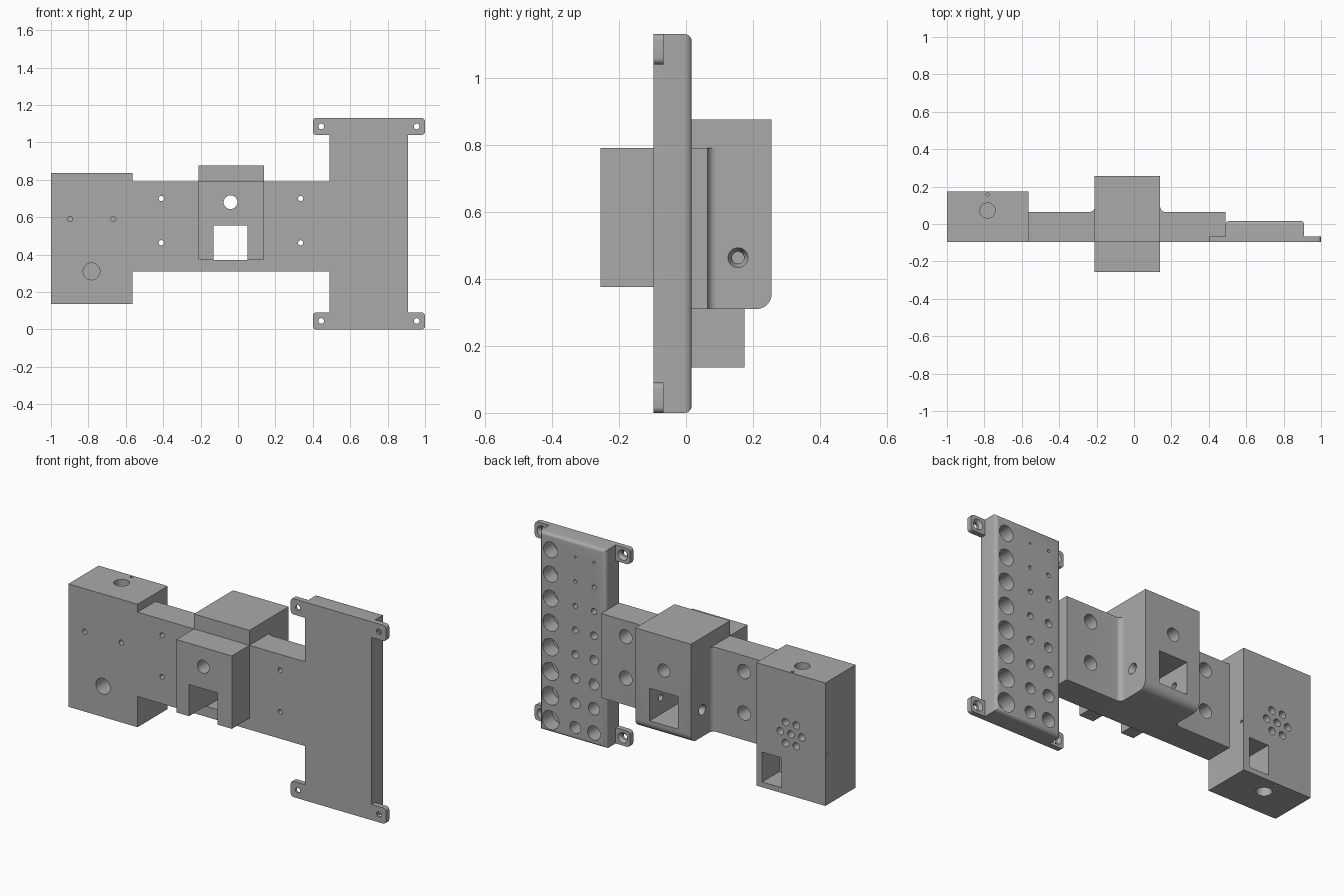
import bpy, bmesh, math
from mathutils import Vector

if "Cube" in bpy.data.objects:
    bpy.data.objects.remove(bpy.data.objects["Cube"], do_unlink=True)

GREY = (0.4, 0.4, 0.4, 1)
plastic = bpy.data.materials.new("grey plastic")
plastic.use_nodes = True
plastic.diffuse_color = GREY
plastic.node_tree.nodes["Principled BSDF"].inputs["Base Color"].default_value = GREY

FRONT, BACK = -0.097, 0.2555


def make(name, bm):
    bmesh.ops.recalc_face_normals(bm, faces=bm.faces)
    mesh = bpy.data.meshes.new(name)
    bm.to_mesh(mesh)
    bm.free()
    mesh.materials.append(plastic)
    obj = bpy.data.objects.new(name, mesh)
    bpy.context.scene.collection.objects.link(obj)
    return obj


def add_box(bm, x, y, z):
    verts = bmesh.ops.create_cube(bm, size=1)["verts"]
    for v in verts:
        v.co = Vector([(a + b) / 2 + c * (b - a) for (a, b), c in zip((x, y, z), v.co)])
    return verts


def box(x, y, z):
    bm = bmesh.new()
    add_box(bm, x, y, z)
    return bm


def extrude(points, offset):
    bm = bmesh.new()
    face = bm.faces.new([bm.verts.new(p) for p in points])
    grown = bmesh.ops.extrude_face_region(bm, geom=[face])["geom"]
    moved = [g for g in grown if isinstance(g, bmesh.types.BMVert)]
    bmesh.ops.translate(bm, vec=offset, verts=moved)
    return bm


def arc(cx, cy, r, start, end, steps=8):
    angles = [math.radians(start + (end - start) * i / steps) for i in range(steps + 1)]
    return [(cx + r * math.cos(a), cy + r * math.sin(a)) for a in angles]


def drill(bm, mouth, direction, r, depth, tip=None, sides=32):
    """Round cutter starting just outside the mouth and going along direction."""
    d = Vector(direction).normalized()
    lead = 0.01 if tip is None else 0.0005
    new = bmesh.ops.create_cone(bm, cap_ends=True, segments=sides, radius1=r,
                                radius2=r if tip is None else tip, depth=depth + lead)["verts"]
    turn = d.to_track_quat('Z', 'Y')
    middle = Vector(mouth) + d * (depth - lead) / 2
    for v in new:
        v.co = turn @ v.co + middle


def finish(obj, cutter_bm=None):
    if cutter_bm:
        cutter = make("cutter", cutter_bm)
        cutter.hide_render = True
        mod = obj.modifiers.new("holes", 'BOOLEAN')
        mod.operation, mod.solver, mod.object = 'DIFFERENCE', 'EXACT', cutter
        mod.use_self = True
        graph = bpy.context.evaluated_depsgraph_get()
        cut = bpy.data.meshes.new_from_object(obj.evaluated_get(graph))
        obj.modifiers.clear()
        obj.data = cut
        bpy.data.objects.remove(cutter, do_unlink=True)
    bpy.ops.object.select_all(action='DESELECT')
    obj.select_set(True)
    bpy.context.view_layer.objects.active = obj
    bpy.ops.object.shade_smooth_by_angle(angle=math.radians(30))


# Rack panel with softened back edges and three columns of blind holes
RACK_BACK = 0.0165
bm = box((0.49, 0.91), (FRONT, RACK_BACK), (0, 1.13))
rim = [e for e in bm.edges if all(v.co.y > 0 for v in e.verts)]
bmesh.ops.bevel(bm, geom=rim, offset=0.02, segments=5, profile=0.5, affect='EDGES')
rack = make("rack_panel", bm)
holes = bmesh.new()
for x, r_low, r_high in ((0.842, 0.053, 0.044), (0.686, 0.034, 0.006), (0.568, 0.040, 0.008)):
    for row in range(8):
        t = row / 7
        drill(holes, (x, RACK_BACK, 0.07 + t * 0.97), (0, -1, 0),
              r_low + (r_high - r_low) * t, 0.09)
finish(rack, holes)

# Four screw tabs on the rack corners
for side, inner in ((-1, 0.49), (1, 0.91)):
    for level, low in (("lower", 0.0), ("upper", 1.04)):
        outer = inner + side * 0.09
        bm = box(sorted((inner, outer)), (FRONT, -0.067), (low, low + 0.09))
        corners = [e for e in bm.edges if all(abs(v.co.x - outer) < 0.001 for v in e.verts)
                   and abs(e.verts[0].co.y - e.verts[1].co.y) > 0.01]
        bmesh.ops.bevel(bm, geom=corners, offset=0.018, segments=5, profile=0.5, affect='EDGES')
        tab = make(f"{level}_{'left' if side > 0 else 'right'}_tab", bm)
        holes = bmesh.new()
        mouth = (inner + side * 0.045, -0.067, low + 0.045)
        drill(holes, mouth, (0, -1, 0), 0.015, 0.05)
        drill(holes, mouth, (0, -1, 0), 0.03, 0.016, tip=0.015)
        finish(tab, holes)

# Mounting arms, filleted where they meet the centre block
ARM_BACK, FILLET = 0.064, 0.028
for name, root, end, hole_x in (("right_arm", -0.21, -0.565, -0.41), ("left_arm", 0.14, 0.49, 0.335)):
    s = 1 if end > root else -1
    curve = [(root + s * (FILLET - u), ARM_BACK + FILLET - v)
             for u, v in arc(0, 0, FILLET, 0, 90)]
    outline = [(root, FRONT)] + curve + [(end, ARM_BACK), (end, FRONT)]
    arm = make(name, extrude([(x, y, 0.31) for x, y in outline], (0, 0, 0.48)))
    holes = bmesh.new()
    for z in (0.463, 0.70):
        drill(holes, (hole_x, ARM_BACK, z), (0, -1, 0), 0.014, 0.2)
        drill(holes, (hole_x, ARM_BACK, z), (0, -1, 0), 0.04, 0.09)
    finish(arm, holes)

# Centre block: stepped side profile with a rounded lower back edge
R = 0.045
profile = ([(-BACK, 0.375), (FRONT, 0.375), (FRONT, 0.31)]
           + arc(BACK - R, 0.31 + R, R, -90, 0)
           + [(BACK, 0.875), (FRONT, 0.875), (FRONT, 0.79), (-BACK, 0.79)])
block = make("centre_block", extrude([(-0.21, y, z) for y, z in profile], (0.35, 0, 0)))
holes = bmesh.new()
add_box(holes, (-0.13, 0.05), (-0.3, 0.3), (0.37, 0.555))
drill(holes, (-0.04, BACK, 0.68), (0, -1, 0), 0.037, 0.55)
for x, d in ((0.14, -1), (-0.21, 1)):
    mouth = (x, 0.155, 0.463)
    drill(holes, mouth, (d, 0, 0), 0.018, 0.11)
    drill(holes, mouth, (d, 0, 0), 0.03, 0.025, tip=0.018)
finish(block, holes)

# End box with pocket, hole cluster and pin holes
END_BACK, LOW, HIGH, MID = 0.1745, 0.135, 0.835, -0.783
end_box = make("end_box", box((-1, -0.565), (FRONT, END_BACK), (LOW, HIGH)))
holes = bmesh.new()
add_box(holes, (-0.725, -0.602), (0.02, 0.2), (0.165, 0.335))
drill(holes, (MID, FRONT, 0.31), (0, 1, 0), 0.045, 0.12)
for x in (-0.898, -0.667):
    drill(holes, (x, FRONT, 0.59), (0, 1, 0), 0.014, 0.1)
for z, d in ((HIGH, -1), (LOW, 1)):
    drill(holes, (MID, 0.072, z), (0, 0, d), 0.041, 0.06)
    drill(holes, (MID, 0.158, z), (0, 0, d), 0.008, 0.04)
for x, d in ((-1, 1), (-0.565, -1)):
    drill(holes, (x, 0.158, 0.42), (d, 0, 0), 0.008, 0.04)
drill(holes, (MID, END_BACK, 0.485), (0, -1, 0), 0.021, 0.1)
for px, pz in arc(MID, 0.485, 0.068, 0, 300, 5):
    drill(holes, (px, END_BACK, pz), (0, -1, 0), 0.021, 0.1)
finish(end_box, holes)
